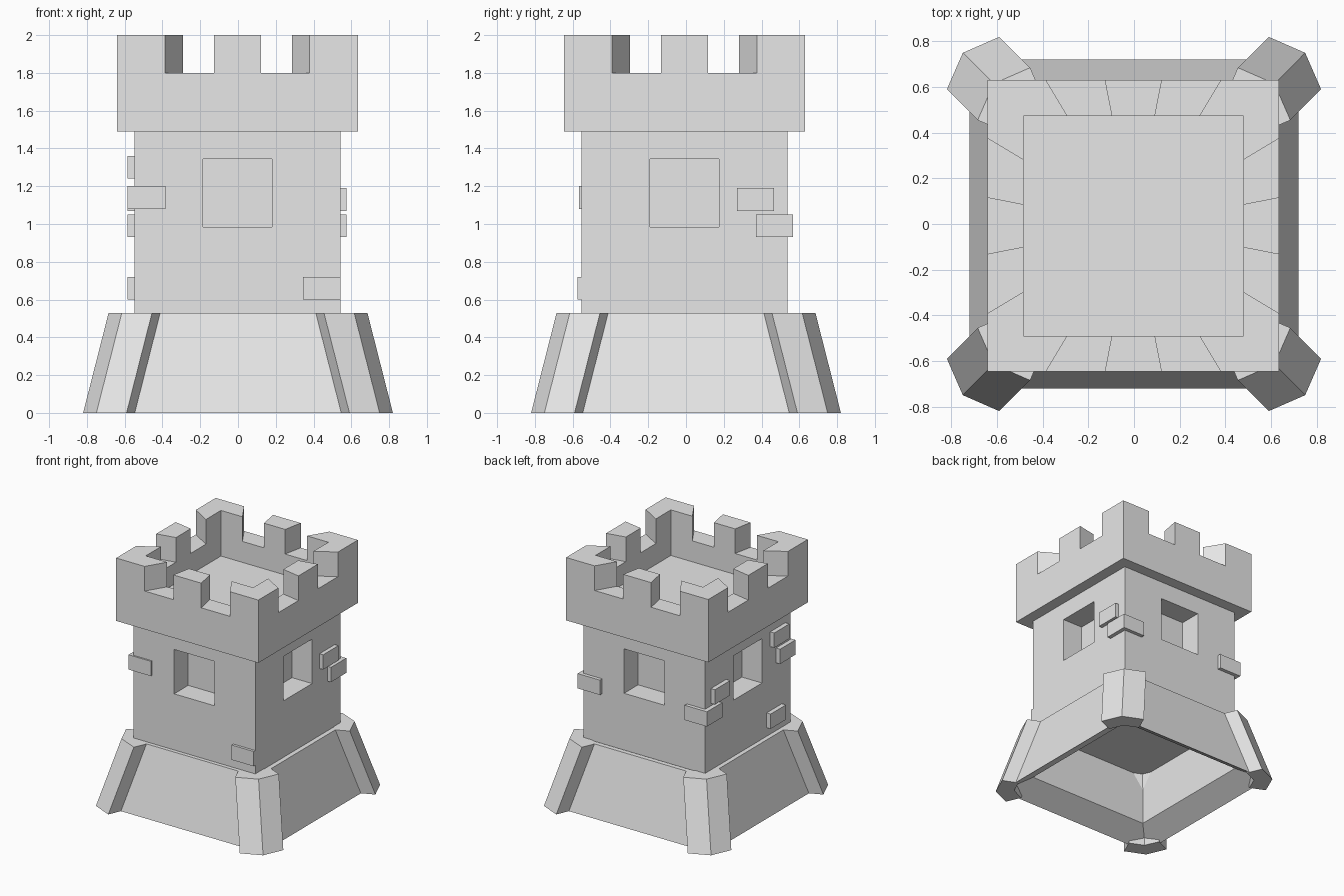
import bpy, bmesh
from math import pi
from mathutils import Matrix, Vector

cube = bpy.data.objects.get("Cube")
if cube:
    bpy.data.objects.remove(cube, do_unlink=True)

stone = bpy.data.materials.new("grey stone")
stone.use_nodes = True
GREY = (0.8, 0.8, 0.8, 1)
stone.diffuse_color = GREY
stone.node_tree.nodes["Principled BSDF"].inputs["Base Color"].default_value = GREY

TOWER_SHIFT = (-0.003, -0.008, 0)
TURNS = [Matrix.Rotation(i * pi / 2, 3, 'Z') for i in range(4)]


def finish(bm, name, shift=(0, 0, 0)):
    bmesh.ops.remove_doubles(bm, verts=bm.verts, dist=0.0005)
    bmesh.ops.recalc_face_normals(bm, faces=bm.faces)
    bmesh.ops.translate(bm, verts=bm.verts, vec=shift)
    mesh = bpy.data.meshes.new(name)
    bm.to_mesh(mesh)
    bm.free()
    mesh.materials.append(stone)
    ob = bpy.data.objects.new(name, mesh)
    bpy.context.collection.objects.link(ob)
    return ob


def face(bm, points):
    return bm.faces.new([bm.verts.new(p) for p in points])


def loft(bm, rings, cap_start=False, cap_end=False):
    """Skin closed rings of equal size, with optional end caps."""
    for a, b in zip(rings, rings[1:]):
        n = len(a)
        for i in range(n):
            j = (i + 1) % n
            face(bm, (a[i], a[j], b[j], b[i]))
    if cap_start:
        face(bm, rings[0])
    if cap_end:
        face(bm, rings[-1])


def square(r, z):
    return [Vector((x * r, y * r, z)) for x, y in ((-1, -1), (1, -1), (1, 1), (-1, 1))]


# Sloping base skirt, hollow underneath
bm = bmesh.new()
profile = [(0.72, 0), (0.585, 0.53), (0.547, 0.53), (0.547, 0.11), (0.72, 0)]
loft(bm, [square(r, z) for r, z in profile])
finish(bm, "base_skirt")

# Bent corner buttresses leaning inward
outline = [(0.82, 0.59), (0.75, 0.75), (0.59, 0.82),
           (0.538, 0.70), (0.65, 0.65), (0.70, 0.538)]
LEAN = 0.135
for turn, place in zip(TURNS, ("back_left", "back_right", "front_right", "front_left")):
    bm = bmesh.new()
    low = [turn @ Vector((x, y, 0)) for x, y in outline]
    high = [turn @ Vector((x - LEAN, y - LEAN, 0.53)) for x, y in outline]
    loft(bm, [low, high], True, True)
    finish(bm, "buttress_" + place)

# Tower body with a recessed window on each side
R, Z0, Z1 = 0.546, 0.52, 1.49


def wall_rect(turn, half, depth, low, high):
    corners = ((-half, low), (half, low), (half, high), (-half, high))
    return [turn @ Vector((x, -R + depth, z)) for x, z in corners]


bm = bmesh.new()
for turn in TURNS:
    loft(bm, [wall_rect(turn, R, 0, Z0, Z1),
              wall_rect(turn, 0.182, 0, 0.985, 1.345),
              wall_rect(turn, 0.182, 0.18, 0.985, 1.345)], cap_end=True)
face(bm, square(R, Z0))
face(bm, square(R, Z1))
finish(bm, "tower_body", TOWER_SHIFT)

# Battlement crown: splayed gaps between merlons, sunken floor
OUT, IN = 0.638, 0.482
BOTTOM, FLOOR, GAP, TOP = 1.49, 1.63, 1.8, 2.0
stops = (-1, -0.6, -0.196, 0.196, 0.6, 1)
heights = (TOP, GAP, TOP, GAP, TOP)
bm = bmesh.new()
for turn in TURNS:
    def at(t, r, z):
        return turn @ Vector((t * r, -r, z))
    for a, b, h in zip(stops, stops[1:], heights):
        face(bm, (at(a, OUT, BOTTOM), at(b, OUT, BOTTOM), at(b, OUT, h), at(a, OUT, h)))
        face(bm, (at(a, IN, FLOOR), at(b, IN, FLOOR), at(b, IN, h), at(a, IN, h)))
        face(bm, (at(a, OUT, h), at(b, OUT, h), at(b, IN, h), at(a, IN, h)))
    for t in stops[1:-1]:
        face(bm, (at(t, OUT, GAP), at(t, IN, GAP), at(t, IN, TOP), at(t, OUT, TOP)))
face(bm, square(OUT, BOTTOM))
face(bm, square(IN, FLOOR))
finish(bm, "battlement_crown", TOWER_SHIFT)

# Raised bricks: x range, y range, bottom height
BRICK_H = 0.12
bricks = {
    "brick_front_right_corner": ((-0.585, -0.385), (-0.567, -0.37), 1.08),
    "brick_front_low": ((0.345, 0.543), (-0.575, -0.50), 0.60),
    "brick_left_upper": ((0.50, 0.575), (0.27, 0.465), 1.07),
    "brick_back_left_corner": ((0.375, 0.575), (0.37, 0.567), 0.93),
    "brick_back_right_corner": ((-0.585, -0.385), (0.37, 0.567), 0.93),
    "brick_right_middle": ((-0.585, -0.50), (0.27, 0.465), 1.07),
    "brick_right_upper": ((-0.585, -0.50), (-0.49, -0.295), 1.24),
    "brick_right_low": ((-0.585, -0.50), (-0.445, -0.25), 0.60),
}
for name, ((x0, x1), (y0, y1), z) in bricks.items():
    bm = bmesh.new()
    rings = [[Vector(p) for p in ((x0, y0, h), (x1, y0, h), (x1, y1, h), (x0, y1, h))]
             for h in (z, z + BRICK_H)]
    loft(bm, rings, True, True)
    finish(bm, name)
